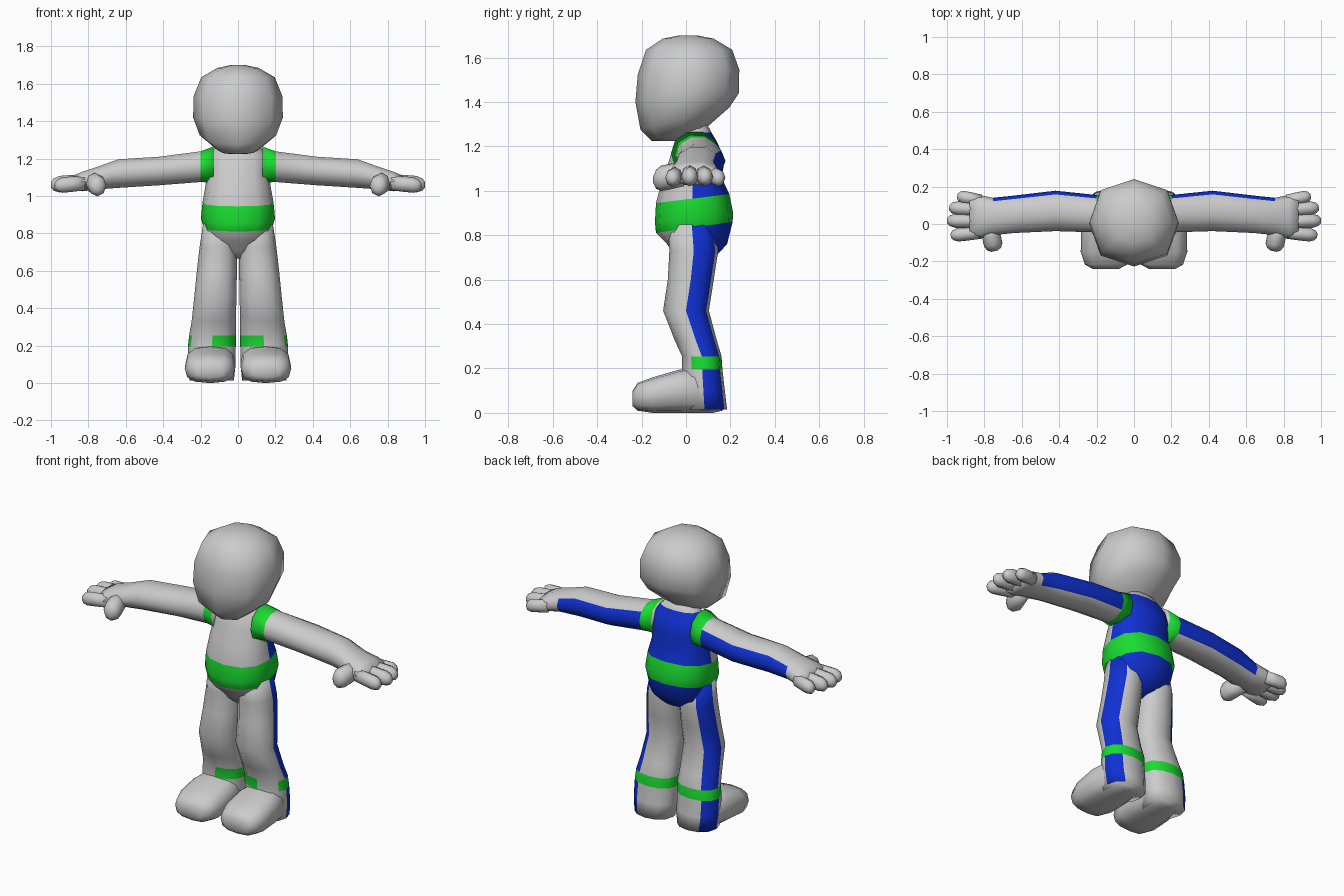
import bpy, bmesh
from math import cos, sin, pi, copysign
from mathutils import Vector


def make_mat(name, col):
    m = bpy.data.materials.new(name)
    m.diffuse_color = (*col, 1)
    return m


GREY = make_mat("grey", (0.6, 0.6, 0.6))
GREEN = make_mat("green", (0.01, 0.72, 0.03))
BLUE = make_mat("blue", (0.005, 0.03, 0.65))


def loft(name, rings, n, power=1.0, paint=None, side=1):
    """Skin rings of (centre, u, v); paint(ring, segment) gives 0 grey, 1 green, 2 blue."""
    bm = bmesh.new()
    rows = []
    for c, u, v in rings:
        row = []
        for k in range(n):
            a = 2 * pi * k / n
            ca, sa = round(cos(a), 6), round(sin(a), 6)
            p = (Vector(c) + Vector(u) * copysign(abs(ca) ** power, ca)
                 + Vector(v) * copysign(abs(sa) ** power, sa))
            row.append(bm.verts.new((p.x * side, p.y, p.z)))
        rows.append(row)
    for i in range(len(rows) - 1):
        for k in range(n):
            j = (k + 1) % n
            f = bm.faces.new((rows[i][k], rows[i][j], rows[i + 1][j], rows[i + 1][k]))
            f.material_index = paint(i, k) if paint else 0
    bm.faces.new(rows[0])
    bm.faces.new(rows[-1])
    for f in bm.faces:
        f.smooth = True
    bmesh.ops.recalc_face_normals(bm, faces=bm.faces)
    me = bpy.data.meshes.new(name)
    bm.to_mesh(me)
    bm.free()
    if paint:
        for m in (GREY, GREEN, BLUE):
            me.materials.append(m)
    ob = bpy.data.objects.new(name, me)
    bpy.context.collection.objects.link(ob)
    return ob


def upright(z, cx, w, yf, yb, tilt=0.0):
    """Horizontal ring; tilt raises the back and lowers the front."""
    return ((cx, (yf + yb) / 2, z), (w, 0, 0), (0, (yb - yf) / 2, tilt))


# head
loft("head", [upright(z, 0, *r) for z, *r in [
    (1.225, 0.05, -0.12, -0.02), (1.245, 0.11, -0.155, 0.07, 0.02),
    (1.325, 0.205, -0.205, 0.195, 0.05), (1.42, 0.24, -0.228, 0.238, 0.02),
    (1.535, 0.237, -0.217, 0.24, 0.01), (1.635, 0.197, -0.18, 0.208),
    (1.685, 0.11, -0.105, 0.125), (1.70, 0.04, -0.03, 0.05)]], 8, 0.85)


# torso: green belt, blue back and seat
def paint_torso(i, k):
    if i in (3, 4):
        return 1
    return 2 if k < 6 and i < 9 else 0


loft("torso", [upright(z, 0, *r) for z, *r in [
    (0.665, 0.03, 0.0, 0.06), (0.70, 0.10, -0.045, 0.13),
    (0.76, 0.165, -0.085, 0.185), (0.835, 0.185, -0.135, 0.21, 0.025),
    (0.88, 0.198, -0.14, 0.212, 0.022), (0.965, 0.19, -0.135, 0.195, 0.02),
    (1.06, 0.173, -0.105, 0.16), (1.14, 0.165, -0.075, 0.175),
    (1.22, 0.16, -0.05, 0.14), (1.262, 0.12, -0.01, 0.115),
    (1.31, 0.07, 0.0, 0.09)]], 12, 0.85, paint_torso)


# legs: blue outer stripe, green ankle band open at the outer front
def paint_leg(i, k):
    if i == 5:
        return 0 if k in (9, 10) else 1
    return 2 if k < 2 else 0


def paint_arm(i, k):
    if i == 0:
        return 1
    return 2 if i < 4 and k in (0, 9) else 0


LEG = [(0.86, 0.10, 0.085, -0.08, 0.13), (0.73, 0.105, 0.10, -0.075, 0.145),
       (0.60, 0.113, 0.107, -0.082, 0.125), (0.46, 0.121, 0.113, -0.103, 0.103),
       (0.33, 0.130, 0.118, -0.052, 0.138), (0.255, 0.136, 0.125, -0.018, 0.16),
       (0.195, 0.140, 0.128, -0.018, 0.164), (0.10, 0.141, 0.128, -0.018, 0.175),
       (0.015, 0.140, 0.118, -0.018, 0.185)]

# foot rings: y, centre x, half width, bottom, top
FOOT = [(-0.24, 0.15, 0.07, 0.03, 0.10), (-0.218, 0.15, 0.112, 0.01, 0.135),
        (-0.15, 0.15, 0.135, 0.0, 0.16), (-0.03, 0.147, 0.135, 0.0, 0.195),
        (0.05, 0.143, 0.124, 0.0, 0.20), (0.12, 0.14, 0.095, 0.0, 0.17),
        (0.165, 0.138, 0.05, 0.01, 0.10)]

# arm and palm rings: x, y, z, half depth, half height
ARM = [(0.13, 0.04, 1.168, 0.108, 0.102), (0.20, 0.055, 1.157, 0.10, 0.086),
       (0.42, 0.07, 1.134, 0.108, 0.08), (0.64, 0.052, 1.12, 0.10, 0.08),
       (0.755, 0.04, 1.095, 0.10, 0.063), (0.83, 0.038, 1.078, 0.118, 0.055),
       (0.88, 0.038, 1.07, 0.11, 0.042)]

# digits: start, end, radius
DIGITS = {
    "index_finger": ((0.82, -0.045, 1.07), (0.98, -0.062, 1.055), 0.036),
    "middle_finger": ((0.82, 0.015, 1.075), (1.0, 0.018, 1.06), 0.038),
    "ring_finger": ((0.82, 0.075, 1.075), (0.988, 0.088, 1.06), 0.037),
    "little_finger": ((0.82, 0.125, 1.07), (0.945, 0.15, 1.055), 0.034),
    "thumb": ((0.775, -0.01, 1.075), (0.745, -0.145, 1.05), 0.05)}


def digit(name, a, b, r, side):
    a, b = Vector(a), Vector(b)
    u = (b - a).cross(Vector((0, 0, 1))).normalized()
    rings = [(a.lerp(b, t), u * r * s, Vector((0, 0, r * s * 1.15)))
             for t, s in ((0, 0.95), (0.45, 1), (0.75, 1), (0.92, 0.75), (1, 0.35))]
    loft(name, rings, 8, side=side)


for side, tag in ((1, "left"), (-1, "right")):
    loft(tag + "_leg", [upright(*r) for r in LEG], 12, 0.9, paint_leg, side)
    loft(tag + "_foot", [((cx, y, (b + t) / 2), (w, 0, 0), (0, 0, (t - b) / 2))
                         for y, cx, w, b, t in FOOT], 12, 0.72, side=side)
    loft(tag + "_arm", [((x, y, z), (0, d, 0), (0, 0, h))
                        for x, y, z, d, h in ARM], 10, 0.95, paint_arm, side)
    for name, (a, b, r) in DIGITS.items():
        digit(tag + "_" + name, a, b, r, side)
